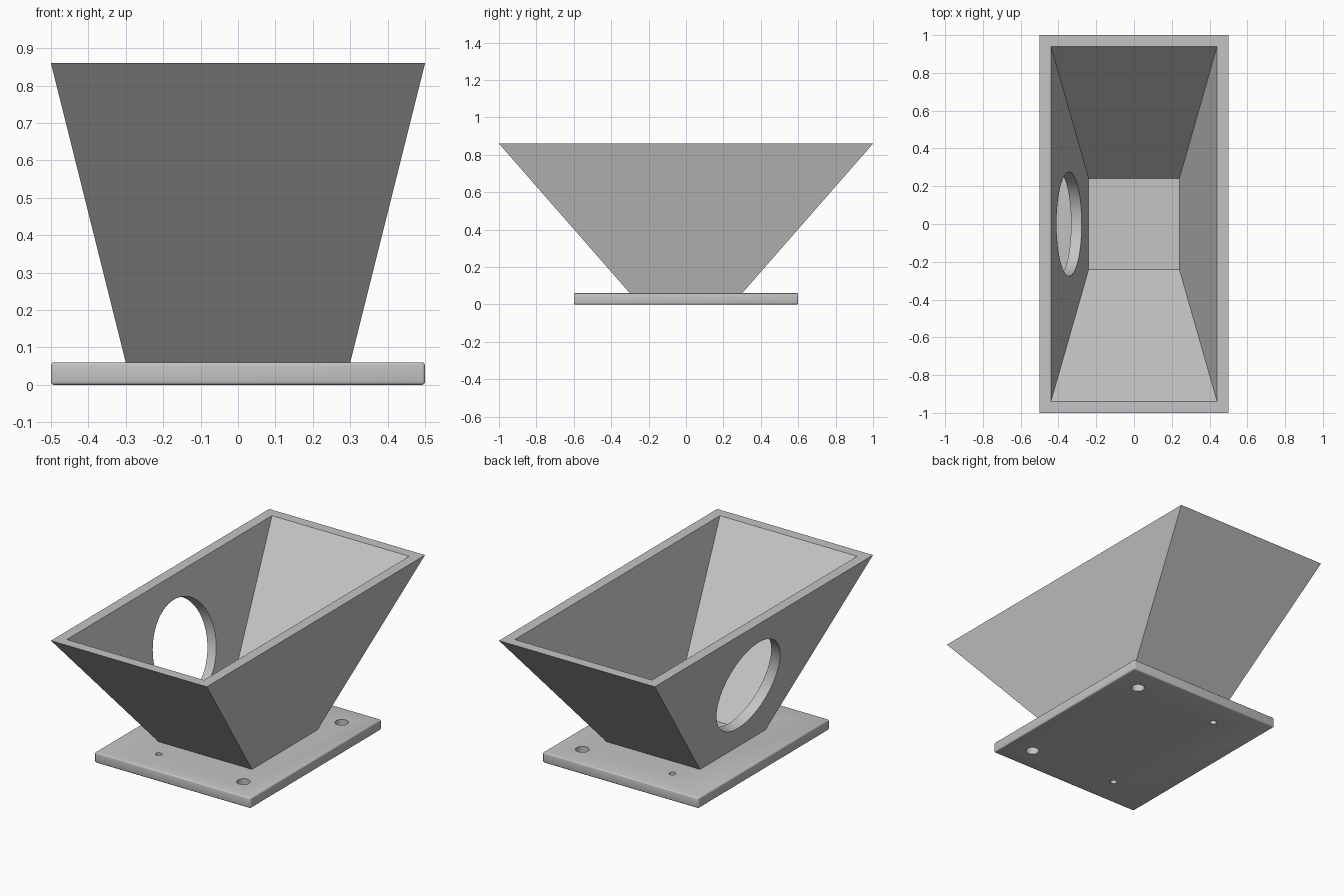
import bpy, bmesh, math
from mathutils import Vector

cube = bpy.data.objects.get("Cube")
if cube:
    bpy.data.objects.remove(cube, do_unlink=True)

# Single grey material
grey = bpy.data.materials.new("plain grey")
grey.use_nodes = True
colour = (0.55, 0.55, 0.55, 1)
grey.diffuse_color = colour
grey.node_tree.nodes["Principled BSDF"].inputs["Base Color"].default_value = colour


def make_object(name, bm):
    bmesh.ops.recalc_face_normals(bm, faces=bm.faces)
    mesh = bpy.data.meshes.new(name)
    bm.to_mesh(mesh)
    bm.free()
    mesh.materials.append(grey)
    obj = bpy.data.objects.new(name, mesh)
    bpy.context.collection.objects.link(obj)
    return obj


def activate(obj):
    bpy.ops.object.select_all(action='DESELECT')
    obj.select_set(True)
    bpy.context.view_layer.objects.active = obj


def drill(obj, centre, axis, radius, depth, sides):
    """Cut a round hole through obj, then discard the cutter."""
    bm = bmesh.new()
    bmesh.ops.create_cone(bm, cap_ends=True, segments=sides, radius1=radius,
                          radius2=radius, depth=depth)
    cutter = make_object("hole_cutter", bm)
    cutter.hide_render = True
    cutter.rotation_mode = 'QUATERNION'
    cutter.rotation_quaternion = Vector(axis).to_track_quat('Z', 'Y')
    cutter.location = centre
    bpy.context.view_layer.update()
    mod = obj.modifiers.new("hole", 'BOOLEAN')
    mod.operation = 'DIFFERENCE'
    mod.solver = 'EXACT'
    mod.object = cutter
    activate(obj)
    bpy.ops.object.modifier_apply(modifier=mod.name)
    bpy.data.objects.remove(cutter, do_unlink=True)


PLATE = 0.06   # plate thickness
TOP = 0.86     # rim height
WALL = 0.06    # hopper wall, measured level

# Base plate with softened edges
bm = bmesh.new()
bmesh.ops.create_cube(bm, size=1)
bmesh.ops.scale(bm, vec=(1, 1.2, PLATE), verts=bm.verts)
bmesh.ops.translate(bm, vec=(0, 0, PLATE / 2), verts=bm.verts)
bmesh.ops.bevel(bm, geom=bm.edges[:], offset=0.008, segments=3,
                profile=0.5, affect='EDGES')
plate = make_object("base_plate", bm)

# Screw holes: a large pair and a small pair
for side in (-1, 1):
    drill(plate, (0.35, side * 0.45, PLATE / 2), (0, 0, 1), 0.036, 0.2, 32)
    drill(plate, (-0.21, side * 0.425, PLATE / 2), (0, 0, 1), 0.018, 0.2, 24)

# Hopper: rectangular rings joined from outer foot over the rim to inner foot
bm = bmesh.new()
rings = []
for hx, hy, z in ((0.3, 0.3, PLATE), (0.5, 1, TOP),
                  (0.5 - WALL, 1 - WALL, TOP), (0.3 - WALL, 0.3 - WALL, PLATE)):
    rings.append([bm.verts.new((sx * hx, sy * hy, z))
                  for sx, sy in ((-1, -1), (1, -1), (1, 1), (-1, 1))])
for i, ring in enumerate(rings):
    following = rings[(i + 1) % len(rings)]
    for j in range(4):
        k = (j + 1) % 4
        bm.faces.new((ring[j], ring[k], following[k], following[j]))
hopper = make_object("hopper", bm)

# Round opening square to the sloping right wall
normal = Vector((-0.8, 0, -0.2)).normalized()
drill(hopper, (-0.37, 0, 0.467), normal, 0.275, 0.3, 96)

for obj in (plate, hopper):
    activate(obj)
    bpy.ops.object.shade_smooth_by_angle(angle=math.radians(30))
